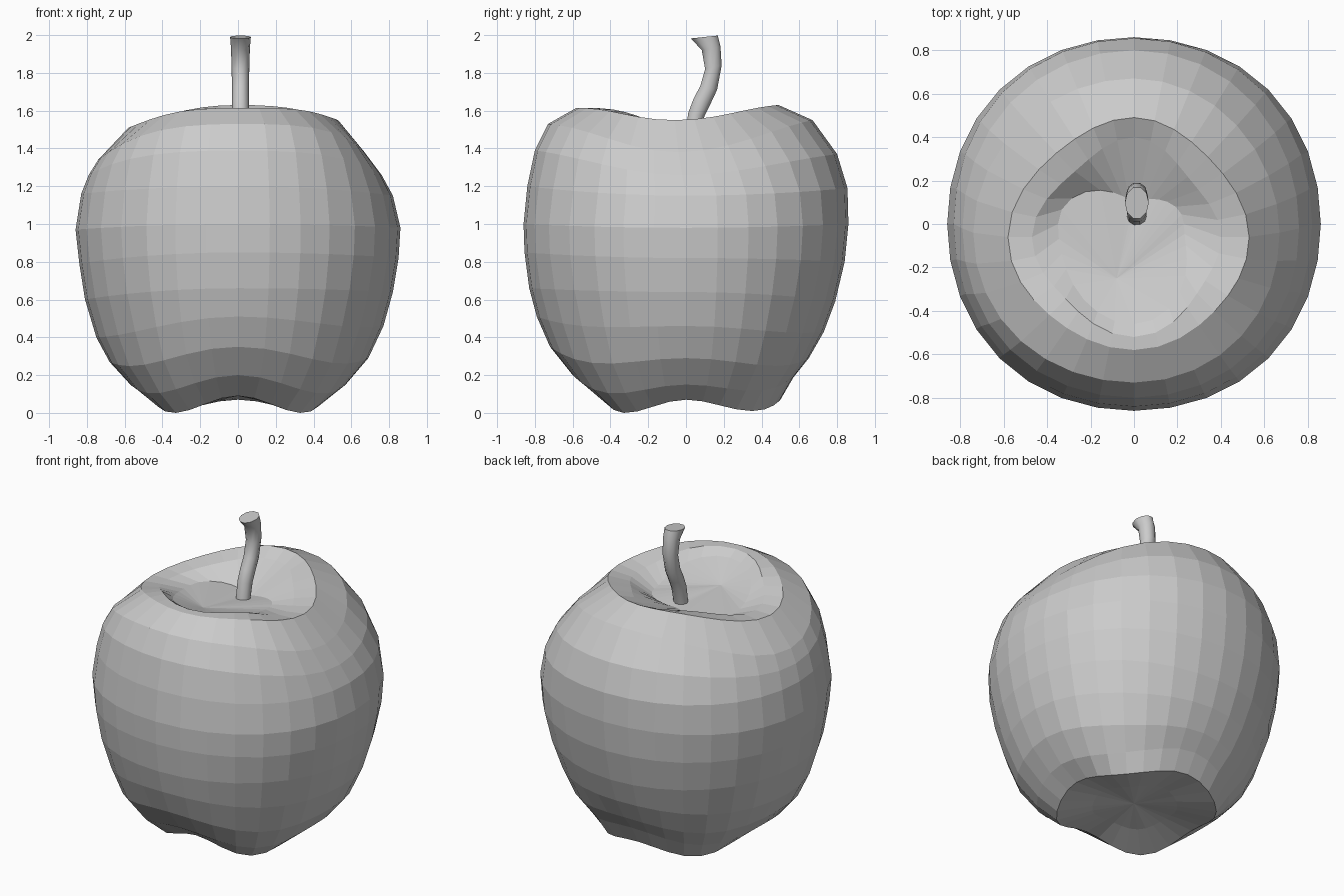
import bpy, bmesh
from math import sin, cos, pi, radians

if "Cube" in bpy.data.objects:
    bpy.data.objects.remove(bpy.data.objects["Cube"])

SEG = 32


def loft(name, rings, first_tip=None, last_tip=None):
    """Skin a stack of closed rings; close the ends with a fan or a flat cap."""
    bm = bmesh.new()
    loops = [[bm.verts.new(p) for p in ring] for ring in rings]
    n = len(loops[0])
    for a, b in zip(loops, loops[1:]):
        for i in range(n):
            j = (i + 1) % n
            bm.faces.new((a[i], a[j], b[j], b[i]))
    for loop, tip in ((loops[0][::-1], first_tip), (loops[-1], last_tip)):
        if tip is None:
            bm.faces.new(loop)
        else:
            t = bm.verts.new(tip)
            for i in range(n):
                bm.faces.new((loop[i], loop[(i + 1) % n], t))
    bmesh.ops.recalc_face_normals(bm, faces=bm.faces)
    me = bpy.data.meshes.new(name)
    bm.to_mesh(me)
    bm.free()
    ob = bpy.data.objects.new(name, me)
    bpy.context.collection.objects.link(ob)
    return ob


# Fruit profiles (radius, height) from underside dent, over the side, into the top hollow
RIGHT = [(.25, .08), (.45, .07), (.57, .15), (.69, .29), (.77, .46), (.82, .64), (.85, .82),
         (.86, .98), (.82, 1.15), (.76, 1.26), (.67, 1.38), (.53, 1.55), (.40, 1.53), (.23, 1.49)]
BACK = [(.27, .08), (.50, .07), (.57, .19), (.65, .29), (.73, .43), (.79, .59), (.84, .80),
        (.86, 1.0), (.855, 1.19), (.80, 1.37), (.67, 1.55), (.49, 1.63), (.40, 1.585), (.11, 1.47)]
LEFT = [(.25, .08), (.45, .07), (.57, .15), (.68, .27), (.75, .40), (.81, .60), (.84, .79),
        (.86, .97), (.83, 1.16), (.79, 1.26), (.74, 1.34), (.58, 1.51), (.47, 1.51), (.35, 1.48)]
FRONT = [(.25, .09), (.44, .09), (.60, .20), (.72, .35), (.79, .51), (.83, .66), (.855, .85),
         (.86, 1.0), (.84, 1.20), (.80, 1.39), (.73, 1.53), (.58, 1.615), (.52, 1.615), (.46, 1.58)]
SIDES = [RIGHT, BACK, LEFT, FRONT]
# Change of each ring on the diagonals: underside lobes hang lower, top rim pinches in and up
LOBE = [.03, .08, .07, .055, .025, 0, 0, 0, 0, -.02, -.03, -.015, -.02, 0]
SWELL = [0, .02, 0, 0, 0, .01, .015, .015, .015, .01, .0, -.03, -.05, -.01]
# Shift of the side points of each ring toward the front
SKEW = [0] * 9 + [.02, .04, .06, .06, 0]


def fruit_point(k, i):
    q, s = divmod(i, SEG // 4)
    t = (1 - cos(pi * s / (SEG // 4))) / 2
    (r0, z0), (r1, z1) = SIDES[q][k], SIDES[(q + 1) % 4][k]
    a = 2 * pi * i / SEG
    diag = (1 - cos(4 * a)) / 2
    r = r0 + (r1 - r0) * t + SWELL[k] * diag
    z = z0 + (z1 - z0) * t - LOBE[k] * diag * (.75 if sin(a) > 0 else 1)
    return r * cos(a), r * sin(a) - SKEW[k] * cos(a) ** 2, max(z, 0)


loft("apple_body",
     [[fruit_point(k, i) for i in range(SEG)] for k in range(len(FRONT))],
     first_tip=(0, 0, .09), last_tip=(-.08, -.25, 1.50))

# Bent stem: y, z, half width, half depth, tilt of each ring
STEM = [(.03, 1.45, .045, .04, 0), (.055, 1.58, .045, .045, .01), (.085, 1.65, .045, .047, .015),
        (.12, 1.72, .045, .047, .01), (.145, 1.83, .047, .046, -.01), (.133, 1.93, .05, .052, -.01),
        (.097, 1.99, .055, .075, -.008)]
stem = loft("stem", [[(.013 + rx * cos(i * pi / 5), y + ry * sin(i * pi / 5), z - tilt * sin(i * pi / 5))
                      for i in range(10)] for y, z, rx, ry, tilt in STEM])
bpy.ops.object.select_all(action='DESELECT')
stem.select_set(True)
bpy.context.view_layer.objects.active = stem
bpy.ops.object.shade_smooth_by_angle(angle=radians(50))
